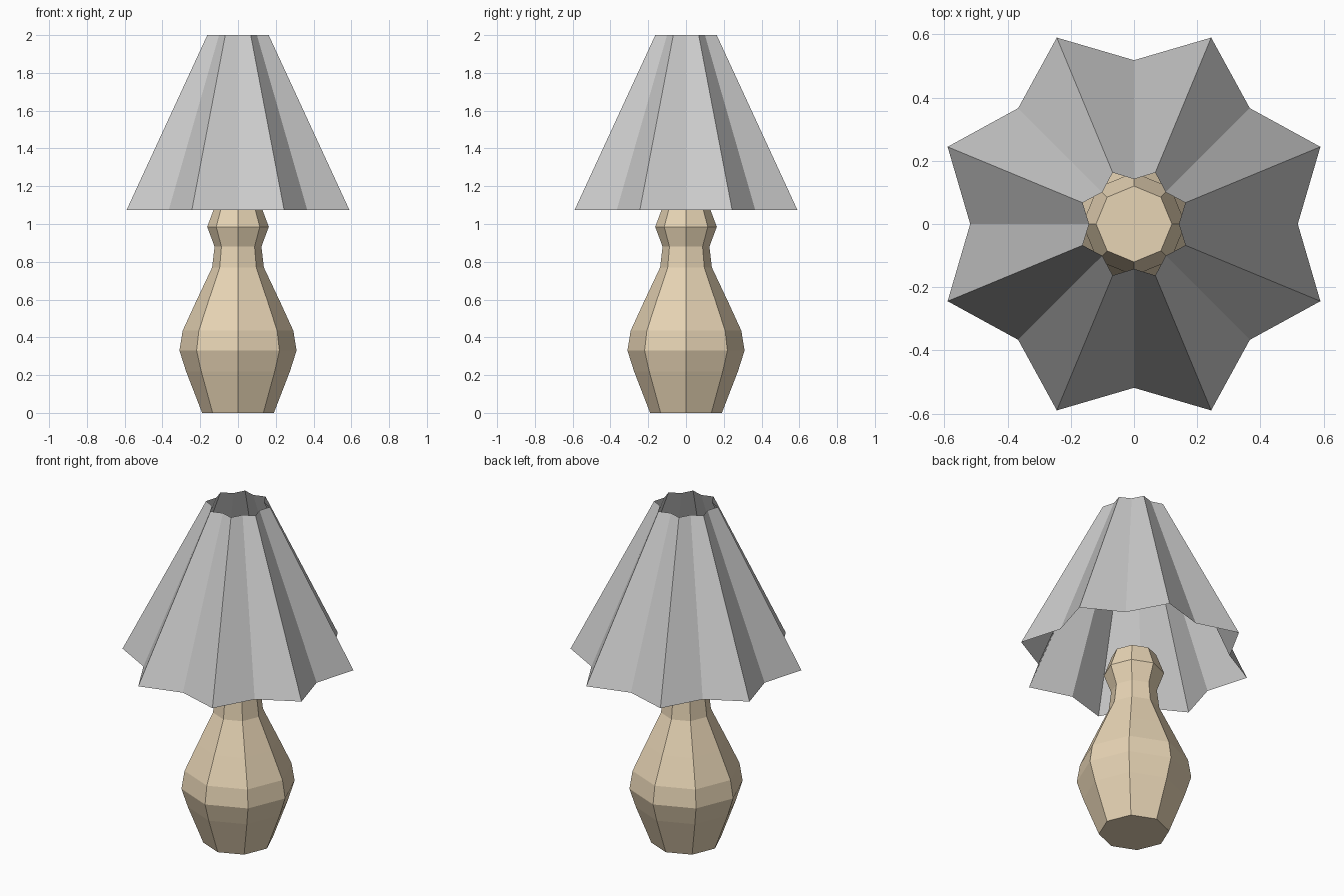
import bpy, bmesh
from math import cos, sin, pi

if "Cube" in bpy.data.objects:
    bpy.data.objects.remove(bpy.data.objects["Cube"])


def loft(name, rings, cap):
    """Flat-sided body joining stacked rings; each ring is (z, list of radii round the axis)."""
    bm = bmesh.new()
    loops = []
    for z, radii in rings:
        n = len(radii)
        loops.append([bm.verts.new((r * cos(2 * pi * i / n), r * sin(2 * pi * i / n), z))
                      for i, r in enumerate(radii)])
    for low, high in zip(loops, loops[1:]):
        for i in range(n):
            j = (i + 1) % n
            bm.faces.new((low[i], low[j], high[j], high[i]))
    if cap:
        bm.faces.new(loops[0][::-1])
        bm.faces.new(loops[-1])
    mesh = bpy.data.meshes.new(name)
    bm.to_mesh(mesh)
    bm.free()
    obj = bpy.data.objects.new(name, mesh)
    bpy.context.collection.objects.link(obj)
    return obj


# Eight-sided turned base: (z, radius)
profile = [(0, 0.19), (0.22, 0.275), (0.33, 0.31), (0.435, 0.293), (0.59, 0.222),
           (0.77, 0.137), (0.88, 0.124), (0.985, 0.163), (1.1, 0.12)]
base = loft("lamp_base", [(z, [r] * 8) for z, r in profile], cap=True)
tan = bpy.data.materials.new("tan")
tan.diffuse_color = (0.8, 0.66, 0.46, 1)
tan.use_nodes = True
tan.node_tree.nodes["Principled BSDF"].inputs["Base Color"].default_value = tan.diffuse_color
base.data.materials.append(tan)

# Open pleated shade: inner and outer folds alternate
loft("lamp_shade", [(1.075, [0.518, 0.638] * 8), (2.0, [0.142, 0.176] * 8)], cap=False)
